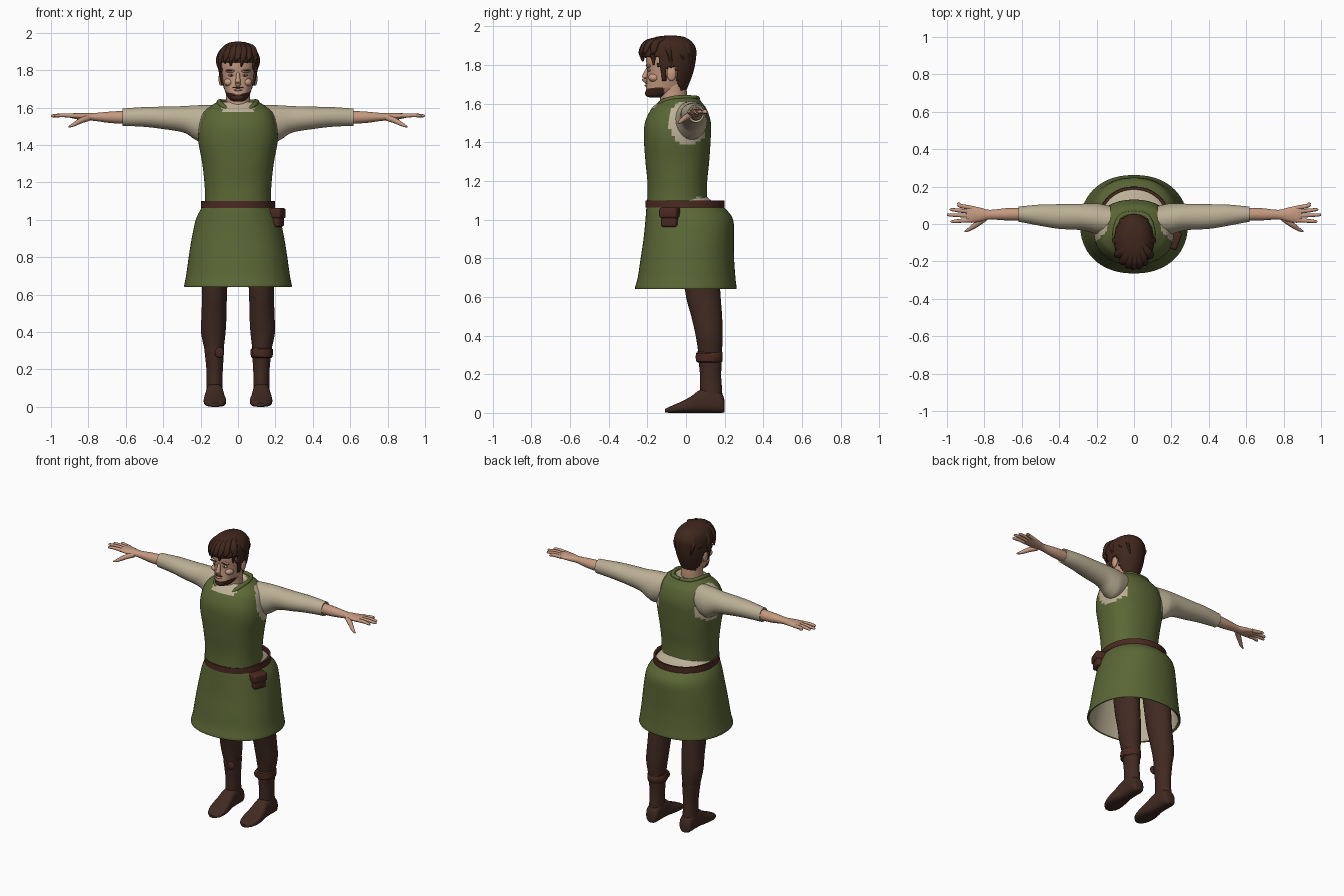
import bpy, bmesh, math
from mathutils import Vector


def material(name, r, g, b):
    m = bpy.data.materials.new(name)
    m.diffuse_color = (r, g, b, 1)
    return m


GREEN = material("green cloth", .105, .135, .036)
LINEN = material("linen", .50, .43, .30)
SKIN = material("skin", .56, .32, .215)
HAIR = material("dark brown hair", .05, .02, .012)
HOSE = material("brown hose", .053, .023, .016)
LEATHER = material("red brown leather", .068, .022, .015)


def finish(name, bm, mats, rule=None, angle=45):
    """Turn a bmesh into a smooth object; rule(centre) picks the colour slot."""
    bmesh.ops.recalc_face_normals(bm, faces=bm.faces)
    if rule:
        for f in bm.faces:
            f.material_index = rule(f.calc_center_median())
    me = bpy.data.meshes.new(name)
    bm.to_mesh(me)
    bm.free()
    for m in mats:
        me.materials.append(m)
    ob = bpy.data.objects.new(name, me)
    bpy.context.collection.objects.link(ob)
    bpy.ops.object.select_all(action='DESELECT')
    ob.select_set(True)
    bpy.context.view_layer.objects.active = ob
    bpy.ops.object.shade_smooth_by_angle(angle=math.radians(angle))
    return ob


def spline(rows, sub):
    """Catmull-Rom interpolation of equal-length tuples."""
    out = []
    for i in range(len(rows) - 1):
        p = [rows[max(i - 1, 0)], rows[i], rows[i + 1], rows[min(i + 2, len(rows) - 1)]]
        for k in range(sub):
            t = k / sub
            out.append([b + .5 * t * (c - a + t * (2*a - 5*b + 4*c - d + t * (3*(b - c) + d - a)))
                        for a, b, c, d in zip(*p)])
    return out + [list(rows[-1])]


def skin_rings(rings, caps):
    bm = bmesh.new()
    vs = [[bm.verts.new(p) for p in r] for r in rings]
    n = len(vs[0])
    for a, b in zip(vs, vs[1:]):
        for i in range(n):
            bm.faces.new((a[i], a[(i + 1) % n], b[(i + 1) % n], b[i]))
    if caps:
        bm.faces.new(vs[0])
        bm.faces.new(vs[-1])
    return bm


def loft(name, axis, rows, mats, rule=None, power=2.0, seg=40, sub=4, caps=True, side=1, keep=None):
    """Rows are (position on axis, centre a, centre b, radius a, radius b)."""
    rings = []
    for t, a, b, ra, rb in spline(rows, sub):
        ring = []
        for i in range(seg):
            w = math.tau * (i + .5) / seg
            c, s = math.cos(w), math.sin(w)
            u = a + ra * math.copysign(abs(c) ** (2 / power), c)
            v = b + rb * math.copysign(abs(s) ** (2 / power), s)
            x, y, z = {'x': (t, u, v), 'y': (u, t, v), 'z': (u, v, t)}[axis]
            ring.append((x * side, y, z))
        rings.append(ring)
    bm = skin_rings(rings, caps)
    if keep:
        bmesh.ops.delete(bm, geom=[f for f in bm.faces if not keep(f.calc_center_median())],
                         context='FACES')
    return finish(name, bm, mats, rule)


def tube(name, pts, mat, flat=1.0, side=1, seg=12):
    """Tapering tube; points are (x, y, z, radius)."""
    rows = spline(pts, 5)
    rings = []
    for i, r in enumerate(rows):
        d = Vector(rows[min(i + 1, len(rows) - 1)][:3]) - Vector(rows[max(i - 1, 0)][:3])
        q = d.to_track_quat('Z', 'Y')
        ring = []
        for k in range(seg):
            w = math.tau * k / seg
            p = Vector(r[:3]) + q @ Vector((r[3] * math.cos(w), r[3] * flat * math.sin(w), 0))
            ring.append((p.x * side, p.y, p.z))
        rings.append(ring)
    return finish(name, skin_rings(rings, True), [mat])


def blob(name, loc, size, mat):
    bm = bmesh.new()
    bmesh.ops.create_uvsphere(bm, u_segments=20, v_segments=12, radius=1)
    bmesh.ops.scale(bm, vec=size, verts=bm.verts)
    bmesh.ops.translate(bm, vec=loc, verts=bm.verts)
    return finish(name, bm, [mat])


def box(name, loc, size, mat, turn=0):
    bm = bmesh.new()
    bmesh.ops.create_cube(bm, size=1)
    bmesh.ops.scale(bm, vec=size, verts=bm.verts)
    bmesh.ops.bevel(bm, geom=bm.edges[:], offset=.012, segments=3, affect='EDGES', profile=.5)
    ob = finish(name, bm, [mat], angle=30)
    ob.location, ob.rotation_euler.z = loc, turn
    return ob


# Tunic body: linen shows at the neckline, armholes and back of the waist
def tunic_rule(c):
    neck = c.z > 1.578 and abs(c.x) < .085 and c.y < -.05 or c.z > 1.6 and math.hypot(c.x, c.y + .05) < .09
    arm = abs(c.x) > .14 and ((c.y - .015) / .105) ** 2 + ((c.z - 1.505) / .118) ** 2 < 1
    waist = c.y > .04 and c.z < 1.105 + .015 * math.sin(c.x * 60)
    return 1 if neck or arm or waist else 0


loft("tunic_body", 'z', [(1.05, -.045, 0, 0, 0)[:1] + (0, -.045, .18, .16), (1.12, 0, -.045, .176, .155),
     (1.2, 0, -.045, .18, .155), (1.3, 0, -.045, .191, .165), (1.42, 0, -.045, .212, .173),
     (1.5, 0, -.042, .208, .171), (1.57, 0, -.037, .187, .145), (1.605, 0, -.032, .15, .115),
     (1.63, 0, -.03, .105, .09), (1.615, 0, -.055, .07, .075)], [GREEN, LINEN], tunic_rule, 2.25, 64, 7)

# Skirt with a rolled hem, and the linen shirt lining inside
loft("tunic_skirt", 'z', [(1.075, 0, -.012, .18, .19), (1.055, 0, 0, .2, .206), (1.0, 0, .017, .226, .227),
     (.9, 0, .014, .248, .234), (.8, 0, .007, .264, .242), (.7, 0, .003, .278, .253),
     (.65, 0, -.001, .288, .263), (.64, 0, -.001, .283, .259), (.65, 0, -.001, .272, .249)],
     [GREEN], None, 2.2, 64, 4, False)
loft("shirt_lining", 'z', [(1.13, 0, -.045, .165, .145), (1.1, 0, -.035, .173, .165), (1.075, 0, -.008, .183, .193),
     (1.0, 0, .015, .212, .212), (.8, 0, .006, .25, .228), (.643, 0, -.001, .274, .25)],
     [LINEN], None, 2.2, 64, 4, False)

# Belt and pouch
loft("belt", 'z', [(1.065, 0, -.005, .185, .19), (1.062, 0, -.005, .199, .205), (1.1, 0, -.005, .197, .204),
     (1.099, 0, -.005, .183, .189), (1.065, 0, -.005, .185, .19)], [LEATHER], None, 2.1, 64, 1, False)
box("pouch", (.207, -.083, 1.005), (.06, .085, .085), LEATHER, -.35)
box("pouch_flap", (.209, -.084, 1.035), (.07, .098, .055), LEATHER, -.35)

# Limbs, one side then the other
for s, tag in ((1, "left"), (-1, "right")):
    loft(tag + "_sleeve", 'x', [(.125, .02, 1.525, .075, .088), (.19, .027, 1.513, .083, .1), (.235, .033, 1.522, .077, .09),
         (.29, .038, 1.537, .07, .071), (.4, .04, 1.545, .066, .06), (.5, .047, 1.55, .057, .053),
         (.6, .052, 1.549, .043, .047), (.617, .052, 1.549, .042, .046), (.612, .052, 1.549, .034, .036)],
         [LINEN], side=s)
    loft(tag + "_forearm_and_palm", 'x', [(.58, .052, 1.548, .034, .036), (.68, .052, 1.548, .033, .031),
         (.77, .05, 1.55, .026, .021), (.82, .05, 1.552, .037, .02), (.87, .052, 1.555, .046, .016),
         (.895, .055, 1.556, .042, .011)], [SKIN], seg=24, side=s)
    for f, y0, x1, y1 in (("index", .021, .98, .013), ("middle", .044, 1.0, .049),
                          ("ring", .066, .985, .077), ("little", .087, .945, .108)):
        tube(f"{tag}_{f}_finger", [(.87, y0, 1.555, .012), (.93, (y0 + y1) / 2, 1.559, .0105),
             (x1 - .01, y1, 1.556, .008), (x1, y1, 1.555, .003)], SKIN, side=s)
    tube(tag + "_thumb", [(.80, .03, 1.545, .017), (.84, 0, 1.53, .015), (.88, -.028, 1.508, .01),
         (.905, -.04, 1.497, .004)], SKIN, side=s)
    # Collar edge
    tube(tag + "_collar", [(.05, -.155, 1.582, .006), (.085, -.115, 1.612, .014), (.1, -.04, 1.63, .014),
         (.07, .04, 1.63, .013), (0, .06, 1.628, .012)], GREEN, side=s)
    # Leg, boot shaft, foot and strap
    loft(tag + "_leg", 'z', [(.95, .12, .06, .085, .1), (.64, .125, .085, .068, .092), (.5, .128, .107, .067, .08),
         (.4, .132, .12, .066, .07), (.3, .128, .125, .05, .06), (.26, .127, .125, .046, .055)], [HOSE], side=s)
    loft(tag + "_boot_shaft", 'z', [(.315, .127, .124, .049, .06), (.31, .127, .124, .053, .064),
         (.2, .125, .127, .044, .055), (.12, .125, .13, .043, .057), (.05, .125, .135, .045, .055)],
         [HOSE], side=s)
    loft(tag + "_boot_foot", 'y', [(.2, .125, .032, .025, .028), (.185, .125, .05, .042, .05), (.13, .125, .064, .046, .064),
         (.07, .125, .059, .048, .059), (.03, .125, .044, .055, .044), (-.03, .123, .028, .06, .028),
         (-.08, .12, .017, .048, .017), (-.108, .12, .011, .02, .009)], [HOSE], None, 2.7, 32, side=s)
    if s > 0:
        loft(tag + "_boot_strap", 'z', [(.262, .127, .122, .045, .055), (.267, .127, .12, .058, .068),
             (.308, .127, .12, .059, .069), (.315, .127, .122, .045, .055)], [LEATHER], sub=2)
    blob(tag + "_boot_buckle", (s * .1, .068, .29), (.026, .014, .028), HOSE)

    # Face sides: ear, eye, brow, cheek
    blob(tag + "_ear", (s * .092, -.075, 1.755), (.012, .024, .038), SKIN)
    blob(tag + "_eye", (s * .037, -.19, 1.773), (.016, .012, .007), LINEN)
    blob(tag + "_iris", (s * .037, -.197, 1.773), (.006, .006, .006), HAIR)
    blob(tag + "_brow_ridge", (s * .04, -.194, 1.796), (.028, .013, .009), SKIN)
    blob(tag + "_brow", (s * .042, -.203, 1.799), (.024, .006, .003), HAIR)
    blob(tag + "_cheek", (s * .05, -.165, 1.735), (.026, .03, .022), SKIN)

# Neck and head, with a short beard along the chin
loft("neck", 'z', [(1.55, 0, -.06, .078, .075), (1.6, 0, -.065, .068, .07), (1.65, 0, -.065, .065, .07),
     (1.72, 0, -.07, .066, .07)], [SKIN])
loft("head", 'z', [(1.632, 0, -.15, .022, .035), (1.642, 0, -.145, .044, .057), (1.67, 0, -.12, .063, .088),
     (1.7, 0, -.105, .073, .1), (1.76, 0, -.09, .086, .11), (1.83, 0, -.085, .094, .122),
     (1.89, 0, -.085, .085, .115), (1.93, 0, -.085, .04, .06)], [SKIN, HAIR],
     lambda c: int(c.y < -.115 and c.z < 1.668 + .25 * abs(c.x)), 2.15, 64, 7)
blob("chin_beard", (0, -.188, 1.654), (.036, .024, .021), HAIR)
blob("moustache", (0, -.206, 1.707), (.03, .006, .004), HAIR)
blob("lips", (0, -.207, 1.694), (.022, .008, .006), SKIN)
tube("nose", [(0, -.19, 1.795, .008), (0, -.207, 1.76, .011), (0, -.213, 1.73, .016), (0, -.204, 1.714, .01)], SKIN)


# Hair cap trimmed along the hairline, around the ears
def hairline(c):
    if c.z > 1.842:
        return True
    if c.z > 1.795:
        return c.y > -.145
    return c.y > -.047 - .3 * (1.74 - c.z) * (c.z < 1.74) * -1 or (c.z > 1.715 and -.128 < c.y < -.1)


cap = loft("hair_cap", 'z', [(1.665, 0, -.075, .066, .075), (1.7, 0, -.085, .082, .1), (1.76, 0, -.085, .098, .122),
           (1.82, 0, -.09, .106, .14), (1.88, 0, -.09, .104, .143), (1.92, 0, -.087, .086, .118),
           (1.945, 0, -.083, .052, .075), (1.953, 0, -.08, .012, .02)], [HAIR], None, 2.1, 64, 6, keep=hairline)
thick = cap.modifiers.new("thickness", 'SOLIDIFY')
thick.thickness, thick.offset = .012, -1

# Fringe and side locks
for i, (x, low) in enumerate(zip((-.092, -.064, -.034, -.005, .024, .055, .088),
                                 (1.80, 1.835, 1.822, 1.84, 1.818, 1.838, 1.80))):
    y = -.09 - .143 * math.sqrt(max(0, 1 - (x / .108) ** 2))
    tube(f"fringe_lock_{i}", [(x * .3 + .01, -.09, 1.943, .01), (x * .75 + .008, -.09 + (y + .09) * .75, 1.918, .022),
         (x, y + .004, 1.87, .02), (x - .006, y + .005, low, .004)], HAIR, flat=.7)
for s in (1, -1):
    for i, y in enumerate((-.09, -.03, .01)):
        tube(f"side_lock_{i}_{s}", [(.03, y * .5 - .04, 1.935, .01), (.088 - i * .016, y, 1.9, .02),
             (.1 - i * .02, y + .008, 1.84, .018), (.094 - i * .022, y + .012, 1.775, .004)], HAIR, flat=.6, side=s)
